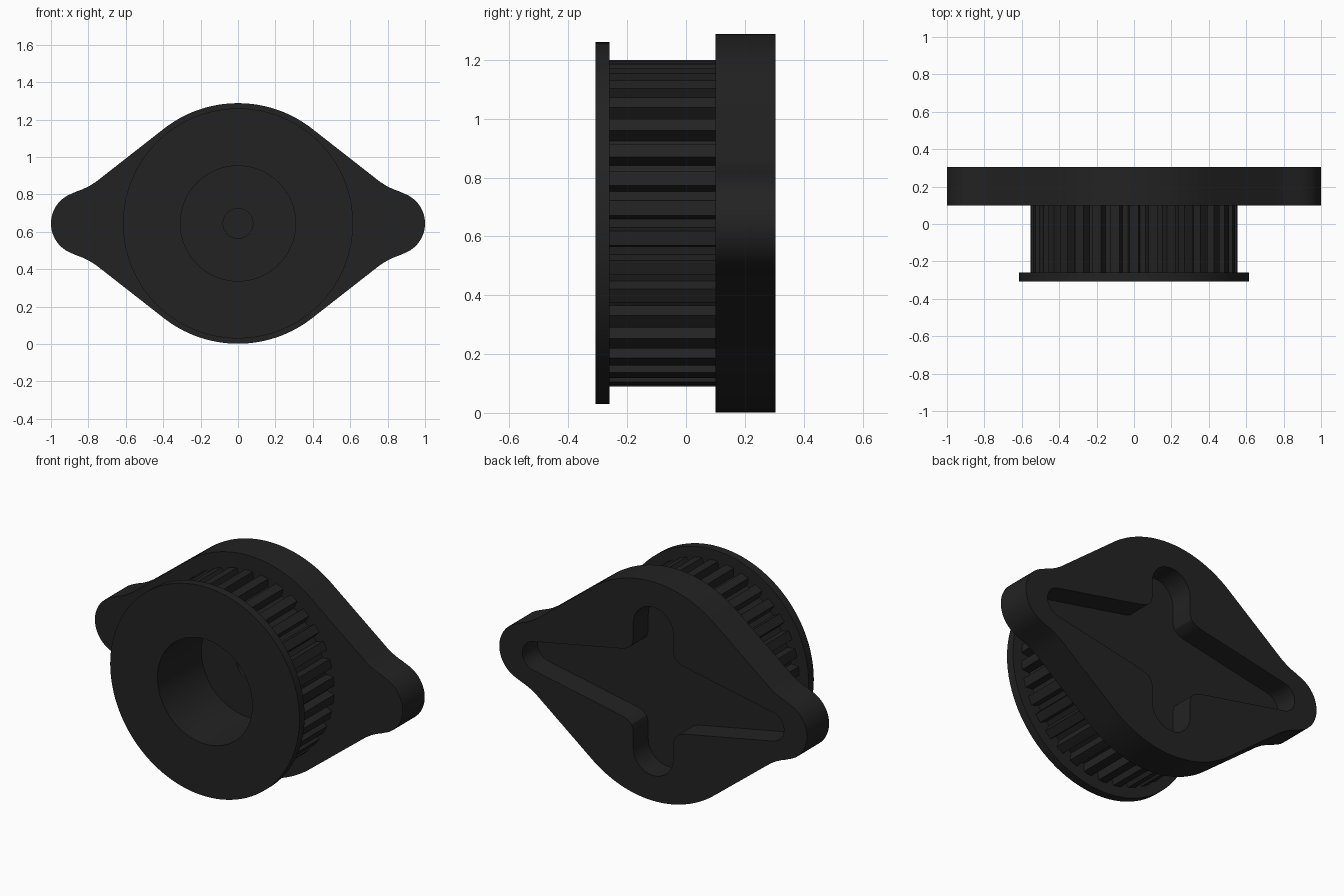
import bpy, bmesh, math

if "Cube" in bpy.data.objects:
    bpy.data.objects.remove(bpy.data.objects["Cube"])

CZ = 0.645  # height of the shared axis

black = bpy.data.materials.new("black plastic")
black.diffuse_color = (0.0165, 0.0165, 0.0165, 1)
black.use_nodes = True
black.node_tree.nodes["Principled BSDF"].inputs["Base Color"].default_value = black.diffuse_color


def arc(cx, cz, r, a0, a1, n):
    """Points on an arc, angles in degrees."""
    out = []
    for i in range(n + 1):
        a = math.radians(a0 + (a1 - a0) * i / n)
        out.append((cx + r * math.cos(a), cz + r * math.sin(a)))
    return out


def circle(r, n=96):
    return arc(0, 0, r, 0, 360, n)[:-1]


def four_way(q):
    """Mirror a quarter outline running from the +x axis to the +z axis."""
    half = q + [(-x, z) for x, z in reversed(q)]
    full = half + [(x, -z) for x, z in reversed(half)]
    out = []
    for p in full:
        if not out or math.dist(p, out[-1]) > 1e-5:
            out.append(p)
    if math.dist(out[0], out[-1]) < 1e-5:
        out.pop()
    return out


def prism(name, outline, y0, y1):
    """Extrude an x-z outline along y."""
    bm = bmesh.new()
    face = bm.faces.new([bm.verts.new((x, y0, z + CZ)) for x, z in outline])
    ext = bmesh.ops.extrude_face_region(bm, geom=[face])
    for v in ext["geom"]:
        if isinstance(v, bmesh.types.BMVert):
            v.co.y = y1
    bmesh.ops.recalc_face_normals(bm, faces=bm.faces)
    me = bpy.data.meshes.new(name)
    bm.to_mesh(me)
    bm.free()
    me.materials.append(black)
    ob = bpy.data.objects.new(name, me)
    bpy.context.collection.objects.link(ob)
    return ob


def activate(ob):
    bpy.ops.object.select_all(action='DESELECT')
    ob.select_set(True)
    bpy.context.view_layer.objects.active = ob


def cut(ob, outline, y0, y1):
    """Cut a prism out of an object."""
    cutter = prism("cutter", outline, y0, y1)
    cutter.hide_render = True
    mod = ob.modifiers.new("cut", 'BOOLEAN')
    mod.operation, mod.solver, mod.object = 'DIFFERENCE', 'EXACT', cutter
    activate(ob)
    bpy.ops.object.modifier_apply(modifier=mod.name)
    bpy.data.objects.remove(cutter)


# mounting plate: round middle, straight flanks, rounded ears
plate = prism("mounting_plate", four_way(
    arc(0.83, 0, 0.17, 0, 70, 12)
    + [(0.86, 0.172), (0.83, 0.183), (0.795, 0.2), (0.76, 0.222)]
    + arc(0, 0, 0.643, 51.6, 90, 16)), 0.10, 0.305)

# cross-shaped pocket in the back of the plate
cut(plate, four_way(
    arc(0.765, 0, 0.085, 0, 78, 8)
    + [(0.20, 0.198), (0.165, 0.21), (0.14, 0.232), (0.13, 0.265)]
    + arc(0, 0.365, 0.13, 0, 90, 8)), 0.165, 0.4)

# blind screw hole at the bottom of the bore
cut(plate, circle(0.08, 32), 0.0, 0.155)

# toothed drum with trapezoid grooves
TEETH, R_OUT, R_IN = 34, 0.555, 0.508
teeth = []
for i in range(TEETH):
    c = 360 * i / TEETH
    for da, r in ((-2.7, R_OUT), (-1.6, R_IN), (1.6, R_IN), (2.7, R_OUT), (5.29, R_OUT)):
        a = math.radians(c + da)
        teeth.append((r * math.cos(a), r * math.sin(a)))
drum = prism("toothed_drum", teeth, -0.26, 0.10)
cut(drum, circle(0.308), -0.5, 0.5)

# retaining flange at the front
flange = prism("front_flange", circle(0.615), -0.308, -0.26)
cut(flange, circle(0.308), -0.5, 0.5)

for ob in (plate, drum, flange):
    activate(ob)
    bpy.ops.object.shade_smooth_by_angle(angle=math.radians(25))
